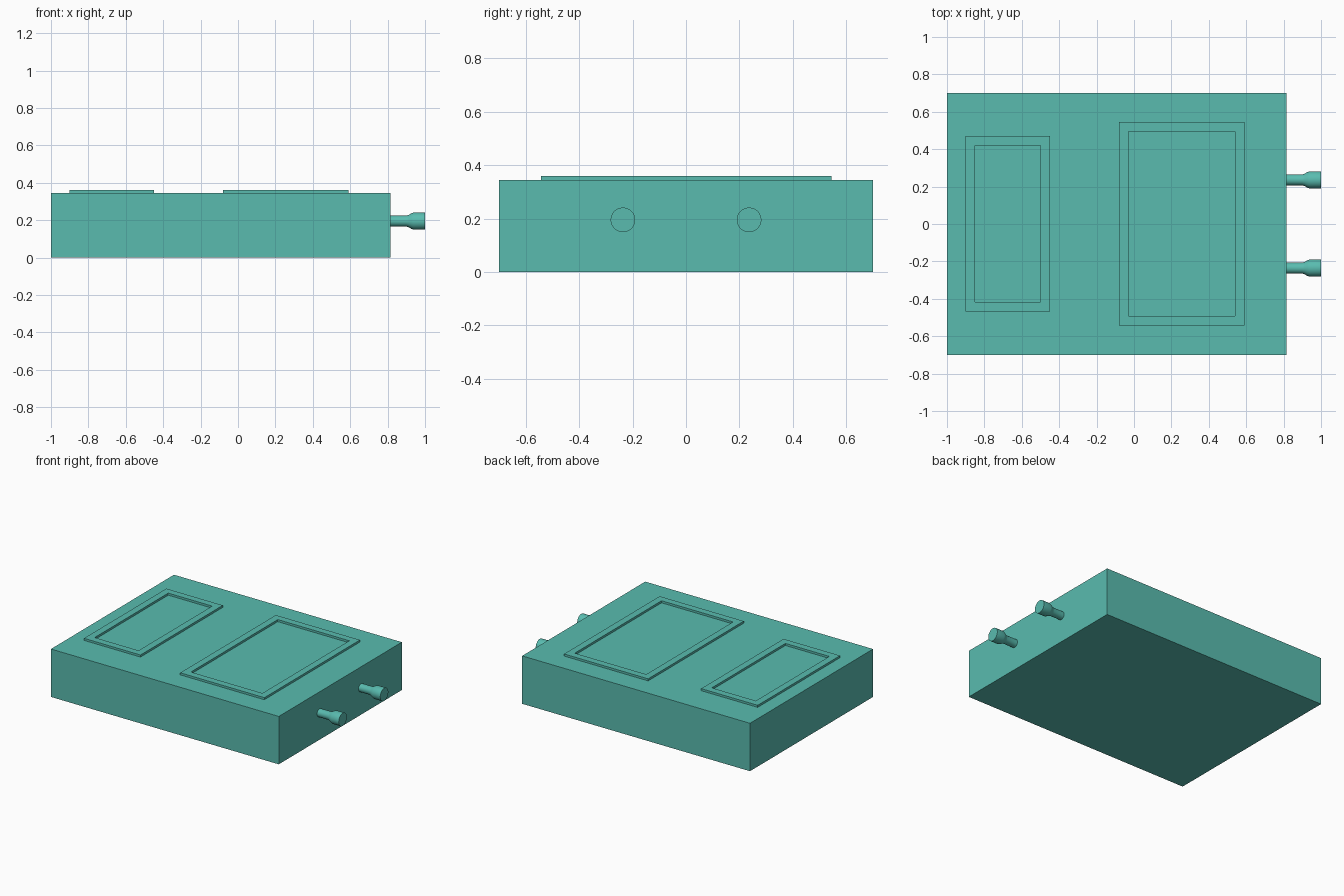
import bpy, bmesh, math

if "Cube" in bpy.data.objects:
    bpy.data.objects.remove(bpy.data.objects["Cube"])

TOP = 0.345
teal = bpy.data.materials.new("teal")
teal.diffuse_color = (0.1, 0.5, 0.43, 1)
teal.use_nodes = True
teal.node_tree.nodes["Principled BSDF"].inputs["Base Color"].default_value = teal.diffuse_color


def finish(name, bm):
    bmesh.ops.recalc_face_normals(bm, faces=bm.faces)
    me = bpy.data.meshes.new(name)
    bm.to_mesh(me)
    bm.free()
    me.materials.append(teal)
    ob = bpy.data.objects.new(name, me)
    bpy.context.collection.objects.link(ob)
    return ob


def box(name, x0, x1, y0, y1, z0, z1):
    bm = bmesh.new()
    bmesh.ops.create_cube(bm, size=1)
    for v in bm.verts:
        v.co = (x1 if v.co.x > 0 else x0, y1 if v.co.y > 0 else y0, z1 if v.co.z > 0 else z0)
    return finish(name, bm)


def frame(name, x0, x1, y0, y1, w=0.05, h=0.015):
    # rectangular rim swept around an open panel
    bm = bmesh.new()
    loops = []
    for inset, z in ((0, TOP), (0, TOP + h), (w, TOP + h), (w, TOP)):
        a, b, c, d = x0 + inset, x1 - inset, y0 + inset, y1 - inset
        loops.append([bm.verts.new(p) for p in ((a, c, z), (b, c, z), (b, d, z), (a, d, z))])
    for k in range(4):
        p, q = loops[k], loops[(k + 1) % 4]
        for i in range(4):
            j = (i + 1) % 4
            bm.faces.new((p[i], p[j], q[j], q[i]))
    return finish(name, bm)


def connector(name, y, z=0.195, sides=48):
    # straight pipe flaring to a wider closed end
    bm = bmesh.new()
    profile = [(0.81, 0.029), (0.9, 0.029), (0.912, 0.033), (0.928, 0.042), (0.94, 0.046), (1.0, 0.046)]
    rings = [[bm.verts.new((x, y + r * math.cos(2 * math.pi * i / sides),
                            z + r * math.sin(2 * math.pi * i / sides)))
              for i in range(sides)] for x, r in profile]
    for p, q in zip(rings, rings[1:]):
        for i in range(sides):
            j = (i + 1) % sides
            bm.faces.new((p[i], p[j], q[j], q[i]))
    bm.faces.new(rings[0])
    bm.faces.new(rings[-1])
    ob = finish(name, bm)
    bpy.ops.object.select_all(action='DESELECT')
    bpy.context.view_layer.objects.active = ob
    ob.select_set(True)
    bpy.ops.object.shade_smooth_by_angle(angle=math.radians(40))


# main housing
box("housing", -1.0, 0.815, -0.7, 0.7, 0, TOP)

# raised rims on the top
frame("small_panel_rim", -0.9, -0.45, -0.467, 0.47)
frame("large_panel_rim", -0.08, 0.59, -0.543, 0.545)

# two pipe connectors on the right side
for side, label in ((-1, "front"), (1, "back")):
    connector(label + "_connector", side * 0.236)
